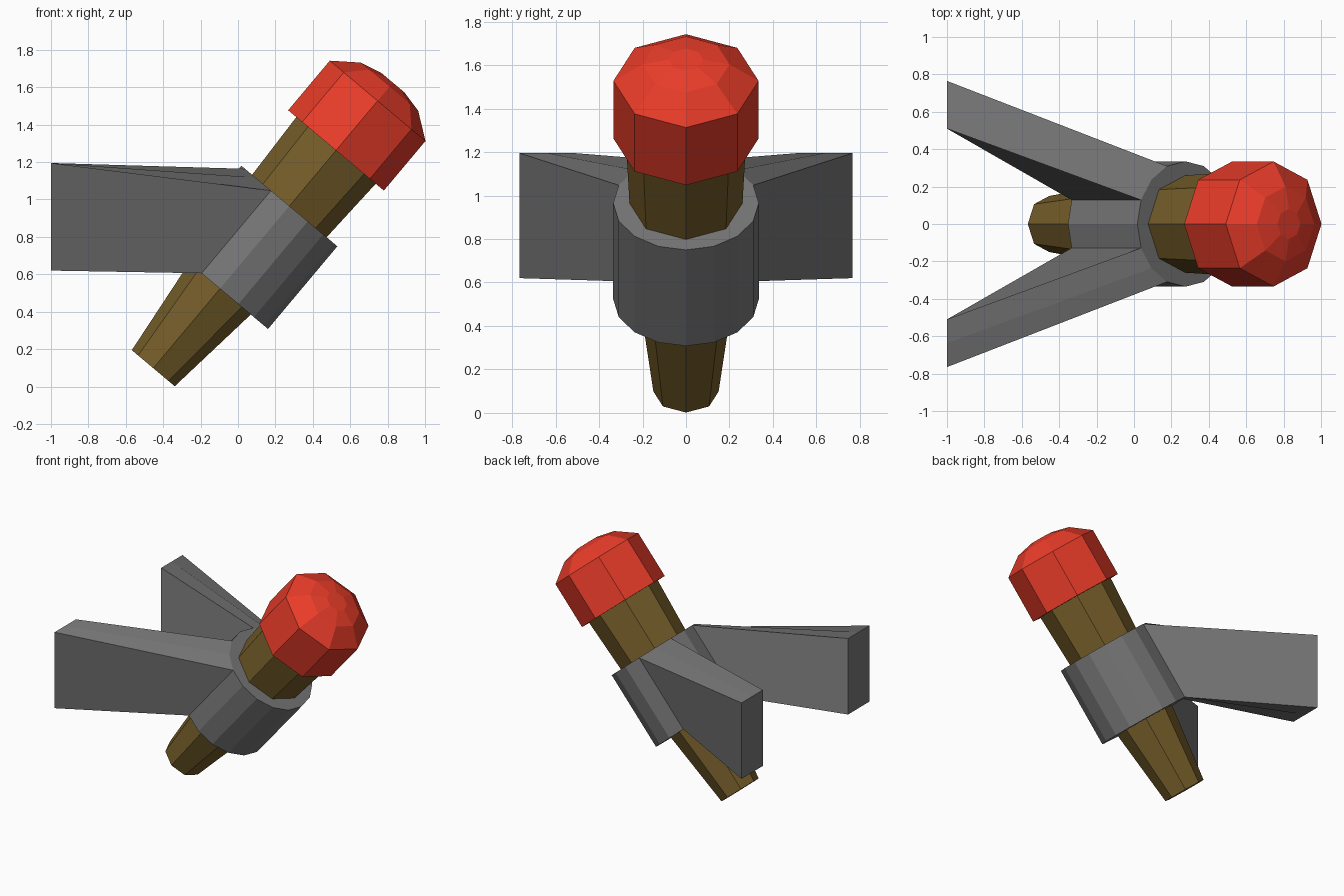
import bpy, bmesh
from math import radians, pi, cos, sin
from mathutils import Matrix, Vector

if "Cube" in bpy.data.objects:
    bpy.data.objects.remove(bpy.data.objects["Cube"])

# Local z is the tilted handle axis; origin is the centre of the handle's foot
TILT = Matrix.Translation((-0.453, 0, 0.098)) @ Matrix.Rotation(radians(40), 4, 'Y')


def material(name, color):
    mat = bpy.data.materials.new(name)
    mat.diffuse_color = color
    mat.use_nodes = True
    mat.node_tree.nodes["Principled BSDF"].inputs["Base Color"].default_value = mat.diffuse_color
    return mat


def add_object(name, bm, mat):
    bmesh.ops.recalc_face_normals(bm, faces=bm.faces)
    mesh = bpy.data.meshes.new(name)
    bm.to_mesh(mesh)
    bm.free()
    mesh.materials.append(mat)
    obj = bpy.data.objects.new(name, mesh)
    bpy.context.collection.objects.link(obj)
    return obj


def turned(name, profile, sides, mat):
    """Flat-sided turned part from (height, radius) pairs, capped at both ends."""
    bm = bmesh.new()
    rings = []
    for h, r in profile:
        rings.append([bm.verts.new((r * cos(2 * pi * i / sides),
                                    r * sin(2 * pi * i / sides), h))
                      for i in range(sides)])
    for a, b in zip(rings, rings[1:]):
        for i in range(sides):
            j = (i + 1) % sides
            bm.faces.new((a[i], a[j], b[j], b[i]))
    bm.faces.new(rings[0])
    bm.faces.new(rings[-1])
    obj = add_object(name, bm, mat)
    obj.matrix_world = TILT
    return obj


brown = material("brown", (0.175, 0.108, 0.022, 1))
red = material("red", (0.82, 0.045, 0.022, 1))
grey = material("dark grey", (0.185, 0.185, 0.185, 1))

# Tapered handle, collar around it, faceted domed head
turned("handle", [(0, 0.15), (0.555, 0.215), (1.13, 0.26), (1.54, 0.278)], 8, brown)
turned("collar", [(0.555, 0.335), (1.132, 0.335)], 16, grey)
turned("head", [(1.52, 0.334), (1.866, 0.334), (1.965, 0.2), (1.993, 0.08)], 8, red)


# Flared arm from two back facets of the collar, mirrored to the other side
def collar_point(degrees, height):
    a = radians(degrees)
    return TILT @ Vector((0.335 * cos(a), 0.335 * sin(a), height))


bm = bmesh.new()
angles = (112.5, 135, 157.5)
low = [bm.verts.new(collar_point(a, 0.555)) for a in angles]
high = [bm.verts.new(collar_point(a, 1.132)) for a in angles]
tip_low = [bm.verts.new((-1, y, 0.62)) for y in (0.765, 0.637, 0.51)]
tip_high = [bm.verts.new((-1, y, 1.195)) for y in (0.765, 0.637, 0.51)]
for i in range(2):
    bm.faces.new((low[i], low[i + 1], tip_low[i + 1], tip_low[i]))
    bm.faces.new((high[i], high[i + 1], tip_high[i + 1], tip_high[i]))
    bm.faces.new((tip_low[i], tip_low[i + 1], tip_high[i + 1], tip_high[i]))
    bm.faces.new((low[i], low[i + 1], high[i + 1], high[i]))
for i in (0, 2):
    bm.faces.new((high[i], low[i], tip_low[i], tip_high[i]))
arms = add_object("arms", bm, grey)
mirror = arms.modifiers.new("mirror", 'MIRROR')
mirror.use_axis = (False, True, False)
